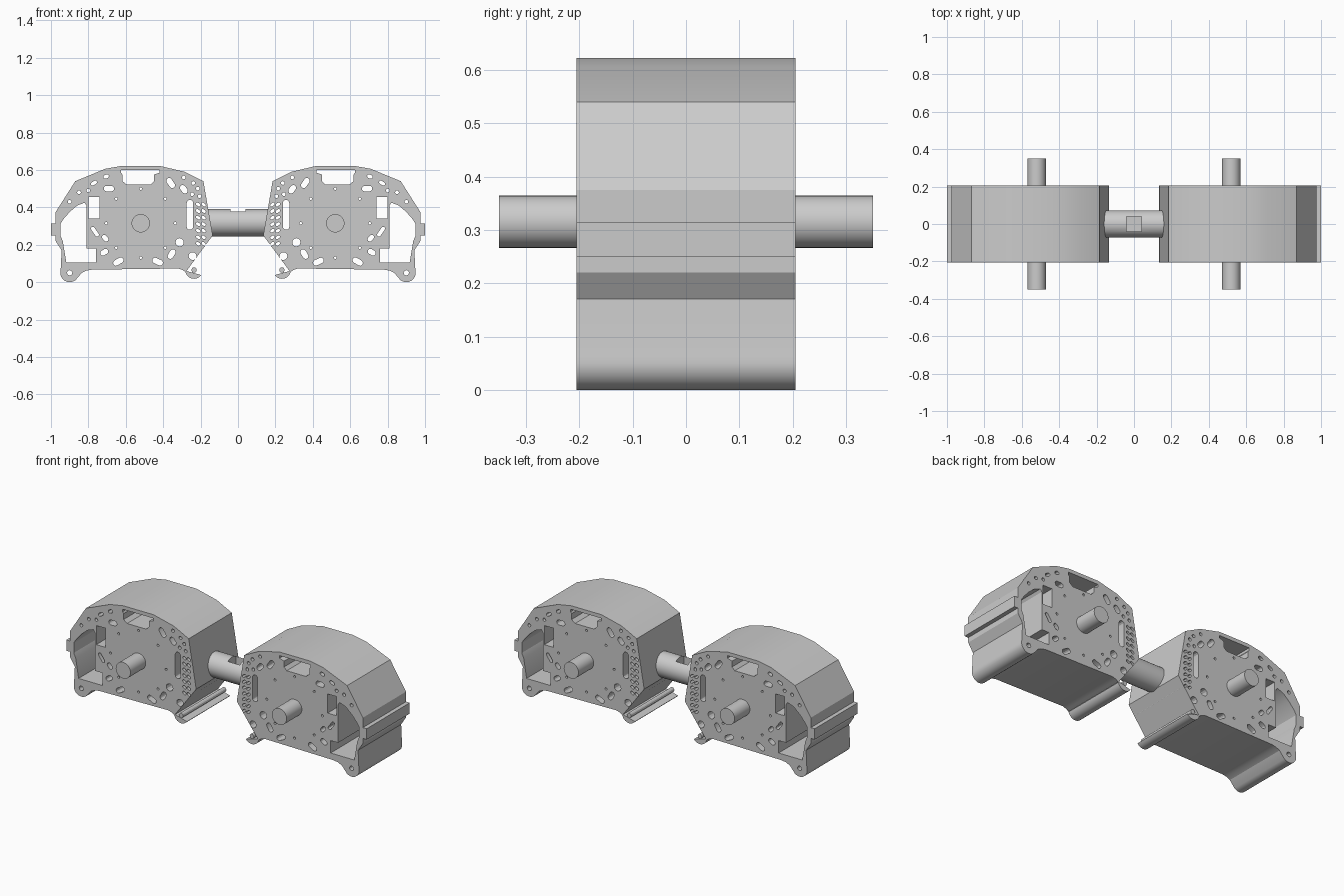
import bpy, bmesh
from math import sin, cos, radians, pi
from mathutils import Matrix, Vector

cube = bpy.data.objects.get("Cube")
if cube:
    bpy.data.objects.remove(cube)

grey = bpy.data.materials.new("light grey metal")
grey.use_nodes = True
grey.diffuse_color = (0.6, 0.6, 0.6, 1)
grey.node_tree.nodes["Principled BSDF"].inputs["Base Color"].default_value = (0.6, 0.6, 0.6, 1)

HALF_DEPTH = 0.205
SHAFT_X, SHAFT_Z = 0.52, 0.315


def add_object(name, bm):
    bmesh.ops.recalc_face_normals(bm, faces=bm.faces)
    mesh = bpy.data.meshes.new(name)
    bm.to_mesh(mesh)
    bm.free()
    mesh.materials.append(grey)
    obj = bpy.data.objects.new(name, mesh)
    bpy.context.collection.objects.link(obj)
    return obj


def smooth(obj, angle=22):
    bpy.ops.object.select_all(action='DESELECT')
    obj.select_set(True)
    bpy.context.view_layer.objects.active = obj
    bpy.ops.object.shade_smooth_by_angle(angle=radians(angle))


def arc(x, z, r, start, end, steps=10):
    angles = [radians(start + (end - start) * i / steps) for i in range(steps + 1)]
    return [(x + r * cos(a), z + r * sin(a)) for a in angles]


def circle(x, z, r):
    return arc(x, z, r, 0, 330, 11)


def obround(x, z, length, width, tilt):
    r, d = width / 2, (length - width) / 2
    c, s = cos(radians(tilt)) * d, sin(radians(tilt)) * d
    return (arc(x + c, z + s, r, tilt - 90, tilt + 90, 6)
            + arc(x - c, z - s, r, tilt + 90, tilt + 270, 6))


def cylinder(name, radius, length, axis, centre, sides=32):
    bm = bmesh.new()
    turn = Matrix.Rotation(pi / 2, 4, axis)
    bmesh.ops.create_cone(bm, cap_ends=True, segments=sides, radius1=radius, radius2=radius,
                          depth=length, matrix=Matrix.Translation(centre) @ turn)
    return add_object(name, bm)


# Housing outline with a rounded foot at each lower corner
outline = [(0.42, 0.622), (0.62, 0.622), (0.71, 0.606), (0.87, 0.54), (0.975, 0.375),
           (0.975, 0.315), (1.0, 0.315), (1.0, 0.25), (0.975, 0.25), (0.975, 0.22), (0.943, 0.17)]
outline += arc(0.9, 0.05, 0.05, 15, -130)
outline += [(0.835, 0.05), (0.81, 0.062), (0.78, 0.067), (0.32, 0.073), (0.295, 0.065)]
outline += arc(0.235, 0.065, 0.047, 215, 345)
outline += [(0.135, 0.25), (0.185, 0.54), (0.285, 0.59)]

# Large openings: side window, upper slot, square window, inner slot
holes = [
    [(0.81, 0.41), (0.82, 0.425), (0.86, 0.41), (0.9, 0.375), (0.935, 0.335), (0.95, 0.31),
     (0.95, 0.25), (0.937, 0.22), (0.918, 0.105), (0.76, 0.105), (0.76, 0.18), (0.81, 0.18)],
    [(0.625, 0.6), (0.42, 0.6), (0.42, 0.585), (0.45, 0.575), (0.45, 0.54), (0.468, 0.522),
     (0.595, 0.522), (0.618, 0.54), (0.618, 0.575), (0.625, 0.585)],
    [(0.74, 0.34), (0.8, 0.34), (0.8, 0.455), (0.74, 0.455)],
    obround(0.257, 0.36, 0.16, 0.035, 90),
]

# Tilted oval holes
for values in [(0.29, 0.497, 0.05, 0.03, 50), (0.36, 0.53, 0.06, 0.03, 55),
               (0.69, 0.5, 0.055, 0.03, 0), (0.77, 0.53, 0.035, 0.018, -30),
               (0.705, 0.565, 0.03, 0.02, -20), (0.355, 0.15, 0.055, 0.03, -60),
               (0.43, 0.11, 0.06, 0.03, 25), (0.64, 0.11, 0.06, 0.03, -30),
               (0.715, 0.16, 0.045, 0.028, -30), (0.71, 0.235, 0.04, 0.025, 50),
               (0.765, 0.27, 0.06, 0.02, 55)]:
    holes.append(obround(*values))

# Round holes in the feet and beside the inner foot
holes += [circle(0.9, 0.05, 0.014), circle(0.235, 0.065, 0.014),
          circle(0.312, 0.213, 0.022), circle(0.243, 0.139, 0.021)]

# Small holes along the shoulders
for x, z in [(0.8, 0.49), (0.85, 0.48), (0.9, 0.43), (0.215, 0.5), (0.245, 0.47),
             (0.205, 0.46), (0.24, 0.53), (0.29, 0.56)]:
    holes.append(circle(x, z, 0.01))

# Bolt ring around the shaft
for x, z in arc(SHAFT_X, SHAFT_Z, 0.185, 0, 315, 7):
    holes.append(circle(x, z, 0.007))

# Two columns of little slots at the inner edge
for row in range(7):
    for x in (0.184, 0.213):
        holes.append(obround(x, 0.205 + 0.035 * row, 0.026, 0.015, 35))


def build_housing(name, side):
    curve = bpy.data.curves.new(name + "_profile", 'CURVE')
    curve.dimensions = '2D'
    curve.fill_mode = 'BOTH'
    curve.extrude = HALF_DEPTH
    for loop in [outline] + holes:
        spline = curve.splines.new('POLY')
        spline.points.add(len(loop) - 1)
        for point, (x, z) in zip(spline.points, loop):
            point.co = (x * side, z, 0, 1)
        spline.use_cyclic_u = True
    temp = bpy.data.objects.new(name + "_profile", curve)
    bpy.context.collection.objects.link(temp)
    bm = bmesh.new()
    mesh = bpy.data.meshes.new_from_object(temp)
    bm.from_mesh(mesh)
    bpy.data.objects.remove(temp)
    bpy.data.meshes.remove(mesh)
    bmesh.ops.remove_doubles(bm, verts=bm.verts, dist=0.00002)
    bmesh.ops.transform(bm, matrix=Matrix.Rotation(pi / 2, 4, 'X'), verts=bm.verts)
    for face in bm.faces:
        face.material_index = 0
    smooth(add_object(name, bm))


# Both housings with their shafts
for label, side in (("left", 1), ("right", -1)):
    build_housing(label + "_housing", side)
    smooth(cylinder(label + "_shaft", 0.049, 0.7, 'X', (SHAFT_X * side, 0, SHAFT_Z)))

# Connecting tube with a square pocket in its top
tube = cylinder("connecting_tube", 0.073, 0.33, 'Y', (0, 0, 0.318))
bm = bmesh.new()
bmesh.ops.create_cube(bm, size=0.08, matrix=Matrix.Translation(Vector((0, 0, 0.37))))
cutter = add_object("pocket_cutter", bm)
cutter.hide_render = True
cutter.hide_viewport = True
cutter.display_type = 'WIRE'
cut = tube.modifiers.new("pocket", 'BOOLEAN')
cut.operation = 'DIFFERENCE'
cut.solver = 'EXACT'
cut.object = cutter
smooth(tube)
